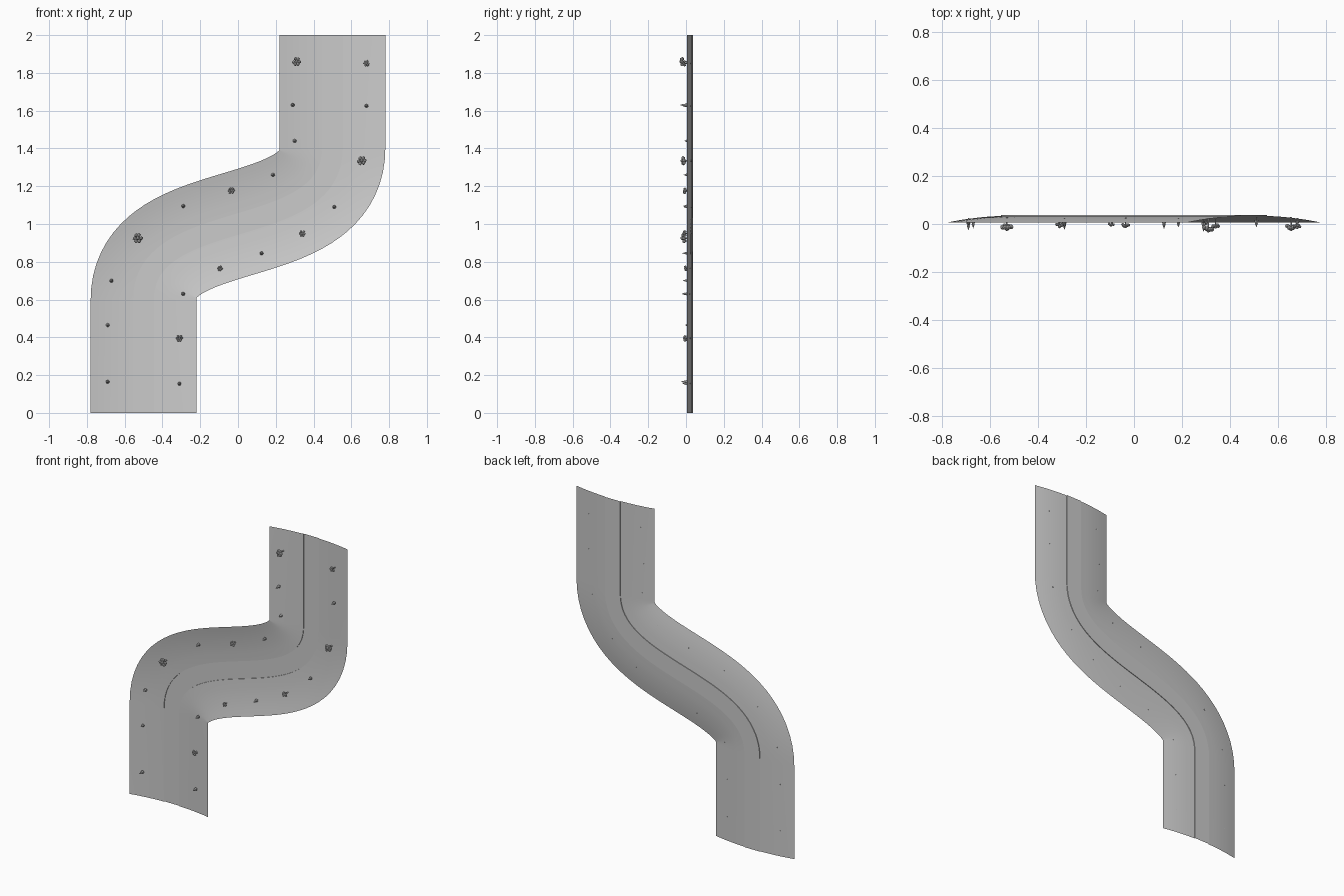
import bpy, bmesh, math, random
from mathutils import Vector, Matrix

if "Cube" in bpy.data.objects:
    bpy.data.objects.remove(bpy.data.objects["Cube"])
random.seed(4)


def make_object(name, bm, smooth=False):
    mesh = bpy.data.meshes.new(name)
    bm.to_mesh(mesh)
    bm.free()
    ob = bpy.data.objects.new(name, mesh)
    bpy.context.collection.objects.link(ob)
    if smooth:
        for o in bpy.context.selected_objects:
            o.select_set(False)
        bpy.context.view_layer.objects.active = ob
        ob.select_set(True)
        bpy.ops.object.shade_smooth_by_angle(angle=math.radians(35))
    return ob


# Centre line in the XZ plane: straight, S-bend, straight
P = [Vector(p) for p in ((-.5, .6), (-.5, 1.1), (.5, .9), (.5, 1.4))]
N = 40
path = [(Vector((-.5, 0)), Vector((0, 1)))]
for i in range(N + 1):
    t = i / N
    u = 1 - t
    pos = P[0]*u**3 + P[1]*3*u*u*t + P[2]*3*u*t*t + P[3]*t**3
    tan = (P[1]-P[0])*u*u + (P[2]-P[1])*2*u*t + (P[3]-P[2])*t*t
    path.append((pos, tan.normalized()))
path.append((Vector((.5, 2)), Vector((0, 1))))


def sweep(name, profile):
    bm = bmesh.new()
    rows = []
    for pos, tan in path:
        rows.append([bm.verts.new((pos.x + tan.y*o, y, pos.y - tan.x*o))
                     for o, y in profile])
    for a, b in zip(rows, rows[1:]):
        for j in range(len(profile) - 1):
            bm.faces.new((a[j], a[j+1], b[j+1], b[j]))
    return make_object(name, bm, True)


def bank_y(o):
    return .006 + .029 * (1 - (o / .28)**2)


# Valley banks on both sides and the shallow sunken track between them
offsets = [.28, .25, .22, .19, .15, .11, .055]
for side, name in ((-1, "left_bank"), (1, "right_bank")):
    sweep(name, [(side*o, bank_y(o)) for o in offsets][::-side])
sweep("track_bed", [(-.055, bank_y(.055)), (-.055, .038),
                    (.055, .038), (.055, bank_y(.055))])


def ground_y(x, z):
    # distance from the centre line gives the height of the bank
    d = .28
    for (a, _), (b, _) in zip(path, path[1:]):
        ab, p = b - a, Vector((x, z))
        t = max(0, min(1, (p - a).dot(ab) / ab.length_squared))
        d = min(d, (a + ab*t - p).length)
    return bank_y(d)


TO_FRONT = Matrix.Rotation(math.radians(90), 4, 'X')  # local up -> -y


def cone(bm, x, z, y0, y1, r1, r2, seg):
    m = Matrix.Translation((x, (y0+y1)/2, z)) @ TO_FRONT
    bmesh.ops.create_cone(bm, cap_ends=True, segments=seg, radius1=r1,
                          radius2=r2, depth=abs(y1-y0), matrix=m)


# Leafy trees: trunk with a cluster of small faceted leaf clumps
trees = [(.31, 1.86, .025, -.036), (.68, 1.85, .018, -.022),
         (.655, 1.335, .026, -.03), (-.035, 1.175, .019, -.018),
         (-.53, .925, .028, -.03), (.34, .95, .019, -.02),
         (-.31, .395, .019, -.018), (-.095, .765, .015, -.012)]
for x, z, r, top in trees:
    bm = bmesh.new()
    g = ground_y(x, z)
    cone(bm, x, z, g + .003, top + r*.6, r*.18, r*.12, 6)
    for k in range(7):
        a = k * math.tau / 6 + random.uniform(-.2, .2)
        d = r * .62 if k < 6 else 0
        y = top + r * (random.uniform(.5, .9) if k < 6 else .4)
        m = Matrix.Translation((x + d*math.cos(a), y, z + d*math.sin(a)))
        bmesh.ops.create_icosphere(bm, subdivisions=1, radius=r*.4, matrix=m)
    make_object("leafy_tree", bm)

# Small conifers: trunk with a tapered two-tier crown
conifers = [(.29, 1.63, -.034), (.68, 1.625, -.02), (.3, 1.44, -.008),
            (.185, 1.26, -.014), (-.29, 1.095, -.016), (.51, 1.09, -.014),
            (.125, .845, -.022), (-.29, .63, -.024), (-.67, .70, -.018),
            (-.69, .465, -.006), (-.69, .165, -.028), (-.31, .155, -.02)]
for x, z, top in conifers:
    bm = bmesh.new()
    g = ground_y(x, z)
    h = g - top
    cone(bm, x, z, g + .003, g - h*.4, .002, .002, 6)
    cone(bm, x, z, g - h*.25, g - h*.7, .010, .003, 7)
    cone(bm, x, z, g - h*.55, top, .007, 0, 7)
    make_object("conifer", bm)
